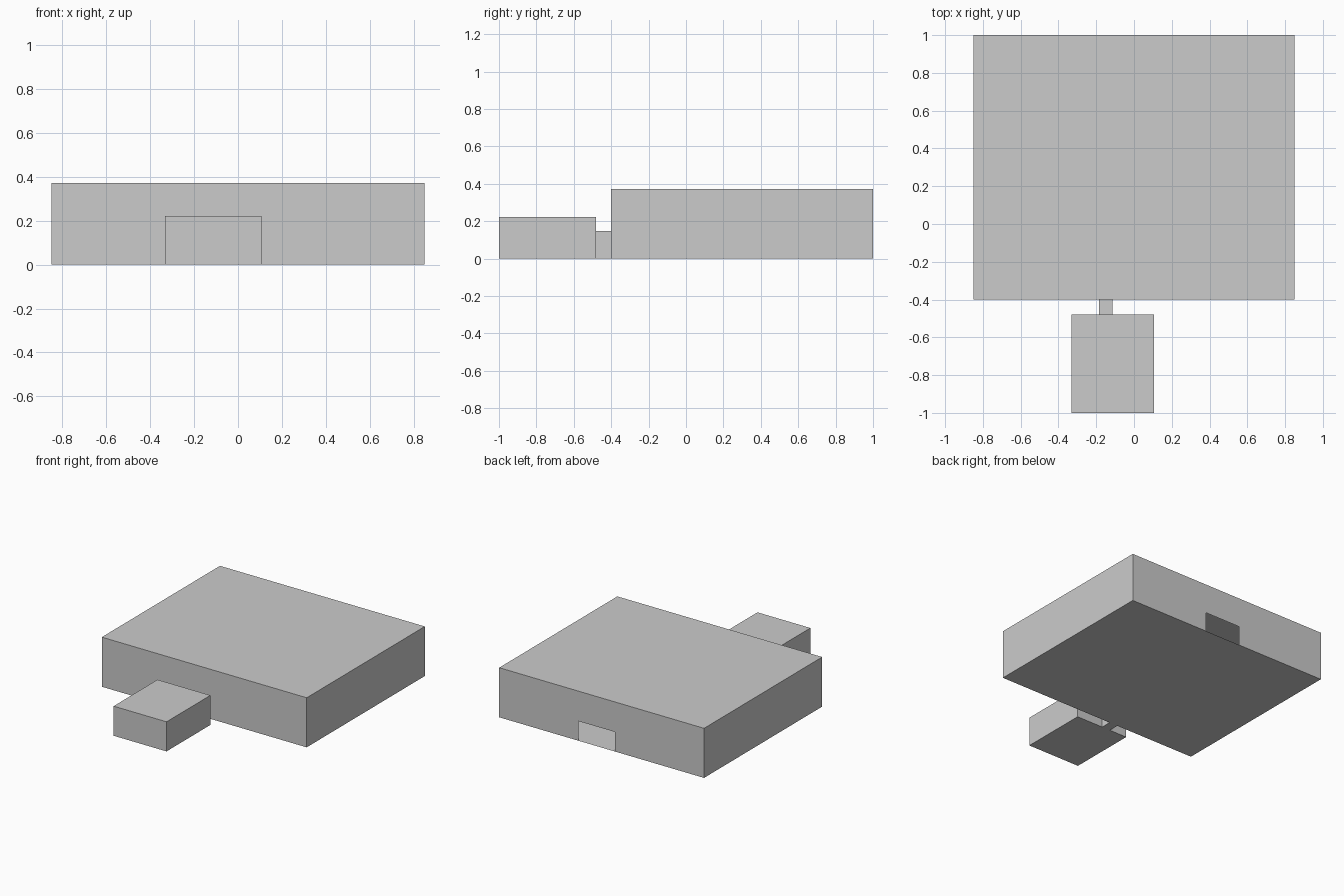
import bpy, bmesh

if "Cube" in bpy.data.objects:
    bpy.data.objects.remove(bpy.data.objects["Cube"])


def shell(name, x, y, z, front=None, back=None, open_ends=False):
    """Thin-walled box from z=0; front/back = (x0, x1, height) door openings."""
    bm = bmesh.new()

    def face(pts):
        bm.faces.new([bm.verts.new(p) for p in pts])

    (x0, x1), (y0, y1) = x, y
    for h in (0, z):                      # floor and ceiling
        pts = [(x0, y0, h), (x1, y0, h), (x1, y1, h), (x0, y1, h)]
        face(pts if h else pts[::-1])
    face([(x0, y1, 0), (x0, y0, 0), (x0, y0, z), (x0, y1, z)])
    face([(x1, y0, 0), (x1, y1, 0), (x1, y1, z), (x1, y0, z)])
    if not open_ends:                     # end walls with door notches
        for yy, door, flip in ((y0, front, False), (y1, back, True)):
            pts = [(x0, 0)]
            if door:
                a, b, h = door
                pts += [(a, 0), (a, h), (b, h), (b, 0)]
            pts += [(x1, 0), (x1, z), (x0, z)]
            if flip:
                pts.reverse()
            face([(px, yy, pz) for px, pz in pts])
    bmesh.ops.remove_doubles(bm, verts=bm.verts, dist=1e-5)
    me = bpy.data.meshes.new(name)
    bm.to_mesh(me)
    bm.free()
    ob = bpy.data.objects.new(name, me)
    bpy.context.collection.objects.link(ob)
    return ob


passage = (-0.185, -0.115, 0.148)

# Large hollow hall with a doorway at the back
shell("main_hall", (-0.85, 0.85), (-0.40, 1.0), 0.372,
      front=passage, back=(-0.11, 0.19, 0.147))
# Small room in front
shell("small_room", (-0.332, 0.107), (-1.0, -0.48), 0.222, back=passage)
# Narrow corridor joining the two
shell("corridor", passage[:2], (-0.48, -0.40), passage[2], open_ends=True)
